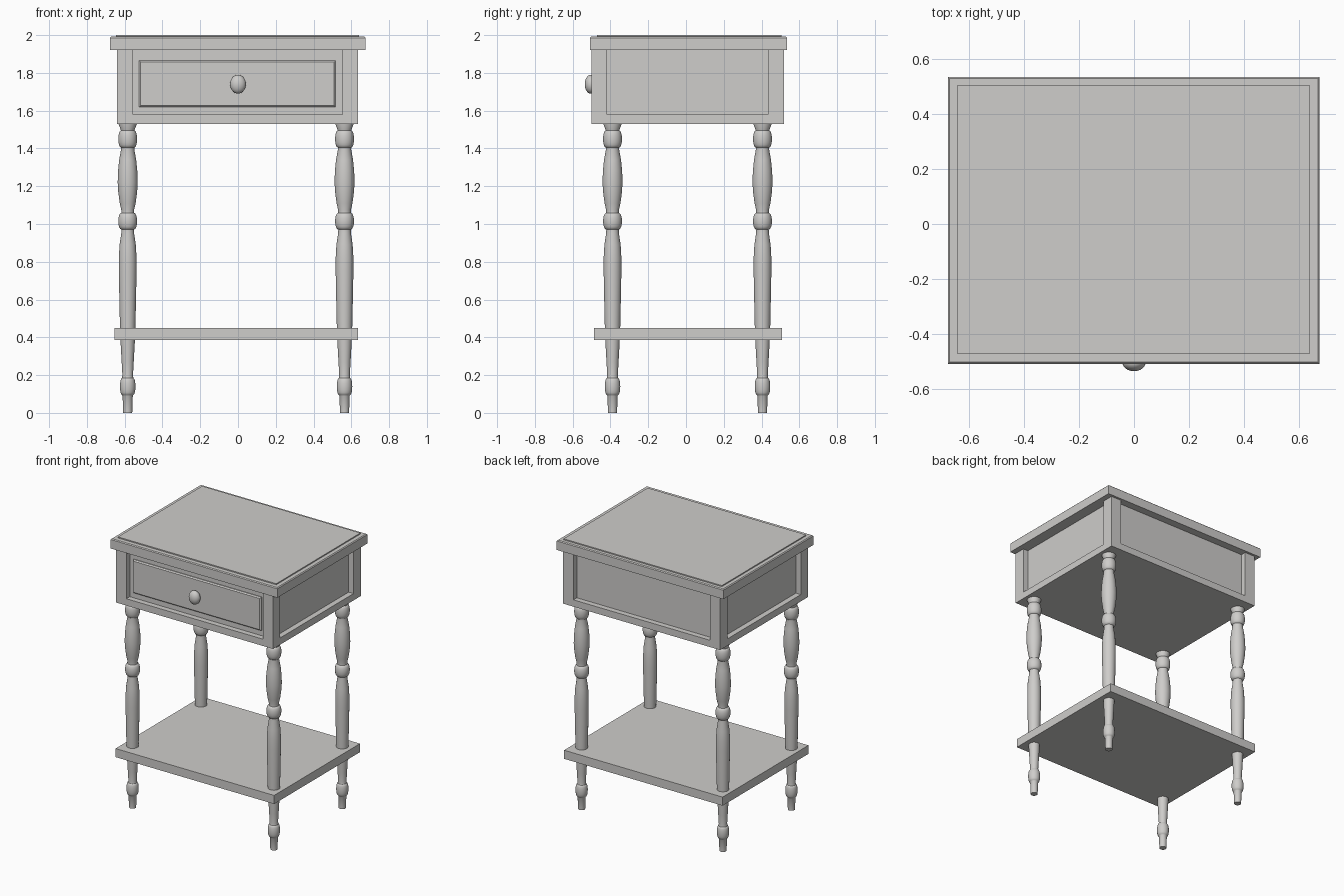
import bpy, bmesh, math
from mathutils import Matrix

if "Cube" in bpy.data.objects:
    bpy.data.objects.remove(bpy.data.objects["Cube"])

mat = bpy.data.materials.new("warm grey paint")
mat.diffuse_color = (0.62, 0.61, 0.595, 1)
mat.use_nodes = True
mat.node_tree.nodes["Principled BSDF"].inputs["Base Color"].default_value = mat.diffuse_color


def add_object(name, bm, smooth=False):
    bmesh.ops.recalc_face_normals(bm, faces=bm.faces)
    mesh = bpy.data.meshes.new(name)
    bm.to_mesh(mesh)
    bm.free()
    mesh.materials.append(mat)
    ob = bpy.data.objects.new(name, mesh)
    bpy.context.collection.objects.link(ob)
    if smooth:
        bpy.ops.object.select_all(action='DESELECT')
        ob.select_set(True)
        bpy.context.view_layer.objects.active = ob
        bpy.ops.object.shade_smooth_by_angle(angle=math.radians(40))
    return ob


def box(name, x0, x1, y0, y1, z0, z1):
    bm = bmesh.new()
    bmesh.ops.create_cube(bm, size=1)
    for v in bm.verts:
        v.co = (x0 if v.co.x < 0 else x1,
                y0 if v.co.y < 0 else y1,
                z0 if v.co.z < 0 else z1)
    return add_object(name, bm)


def chamfer(ob, width, axis, sign):
    # bevel the rim of the one face that looks along the axis
    bm = bmesh.new()
    bm.from_mesh(ob.data)
    face = next(f for f in bm.faces if f.normal[axis] * sign > 0.9)
    bmesh.ops.bevel(bm, geom=list(face.edges), offset=width, segments=1, affect='EDGES')
    bm.to_mesh(ob.data)
    bm.free()


def turned(name, profile, place, segments=28):
    # lathe a (radius, height) profile about z, then place it
    bm = bmesh.new()
    rings = []
    for r, z in profile:
        rings.append([bm.verts.new((r * math.cos(a), r * math.sin(a), z))
                      for a in (2 * math.pi * i / segments for i in range(segments))])
    for a, b in zip(rings, rings[1:]):
        for i in range(segments):
            j = (i + 1) % segments
            bm.faces.new((a[i], a[j], b[j], b[i]))
    bm.faces.new(rings[0])
    bm.faces.new(rings[-1])
    bm.transform(place)
    return add_object(name, bm, smooth=True)


def bead(z, r_mid, r_end, half):
    # rounded swelling centred on height z
    return [(r_end + (r_mid - r_end) * math.cos(t * math.pi / 8), z + half * math.sin(t * math.pi / 8))
            for t in range(-4, 5)]


# table top with a thin raised panel
top = box("table_top", -0.678, 0.676, -0.509, 0.535, 1.92, 1.992)
chamfer(top, 0.006, 2, 1)
box("top_panel", -0.645, 0.641, -0.472, 0.505, 1.985, 2.0)

# case with a recess cut into each side
X0, X1, Y0, Y1, D = -0.64, 0.635, -0.50, 0.518, 0.04
case = box("drawer_case", X0, X1, Y0, Y1, 1.53, 1.922)
recesses = [(-0.557, 0.552, Y0 - 0.1, Y0 + D), (-0.557, 0.552, Y1 - D, Y1 + 0.1),
            (X0 - 0.1, X0 + D, -0.418, 0.434), (X1 - D, X1 + 0.1, -0.418, 0.434)]
for x0, x1, y0, y1 in recesses:
    cutter = box("recess_cutter", x0, x1, y0, y1, 1.58, 2.1)
    cutter.hide_render = True
    bpy.context.view_layer.objects.active = case
    mod = case.modifiers.new("recess", 'BOOLEAN')
    mod.operation = 'DIFFERENCE'
    mod.solver = 'EXACT'
    mod.object = cutter
    bpy.ops.object.modifier_apply(modifier=mod.name)
    bpy.data.objects.remove(cutter)

# drawer front and knob
drawer = box("drawer_front", -0.523, 0.517, -0.475, -0.45, 1.62, 1.865)
chamfer(drawer, 0.008, 1, -1)
knob = [(0.02, 0), (0.018, 0.02)]
knob += [(0.05 * math.cos(t), 0.04 + 0.032 * math.sin(t))
         for t in (math.radians(a) for a in range(-60, 89, 12))]
turned("drawer_knob", knob,
       Matrix.Translation((0, -0.464, 1.74)) @ Matrix.Diagonal((0.84, 1, 1, 1))
       @ Matrix.Rotation(math.pi / 2, 4, 'X'))

# lower shelf
box("lower_shelf", -0.653, 0.635, -0.488, 0.508, 0.387, 0.45)

# turned legs
leg = [(0.024, 0), (0.027, 0.09)] + bead(0.14, 0.041, 0.030, 0.045)
leg += [(0.028, 0.2), (0.032, 0.27), (0.038, 0.38), (0.041, 0.46), (0.044, 0.6),
        (0.047, 0.75), (0.047, 0.82), (0.043, 0.89), (0.034, 0.95), (0.033, 0.97)]
leg += bead(1.015, 0.05, 0.034, 0.044)
leg += [(0.034, 1.075), (0.042, 1.11), (0.05, 1.17), (0.053, 1.22), (0.051, 1.28),
        (0.045, 1.34), (0.035, 1.395)]
leg += bead(1.45, 0.05, 0.036, 0.045)
leg += [(0.037, 1.5), (0.048, 1.528), (0.048, 1.54)]
for fb, y in (("front", -0.389), ("back", 0.405)):
    for side, x in (("left", -0.584), ("right", 0.564)):
        turned(f"{fb}_{side}_leg", leg, Matrix.Translation((x, y, 0)))
